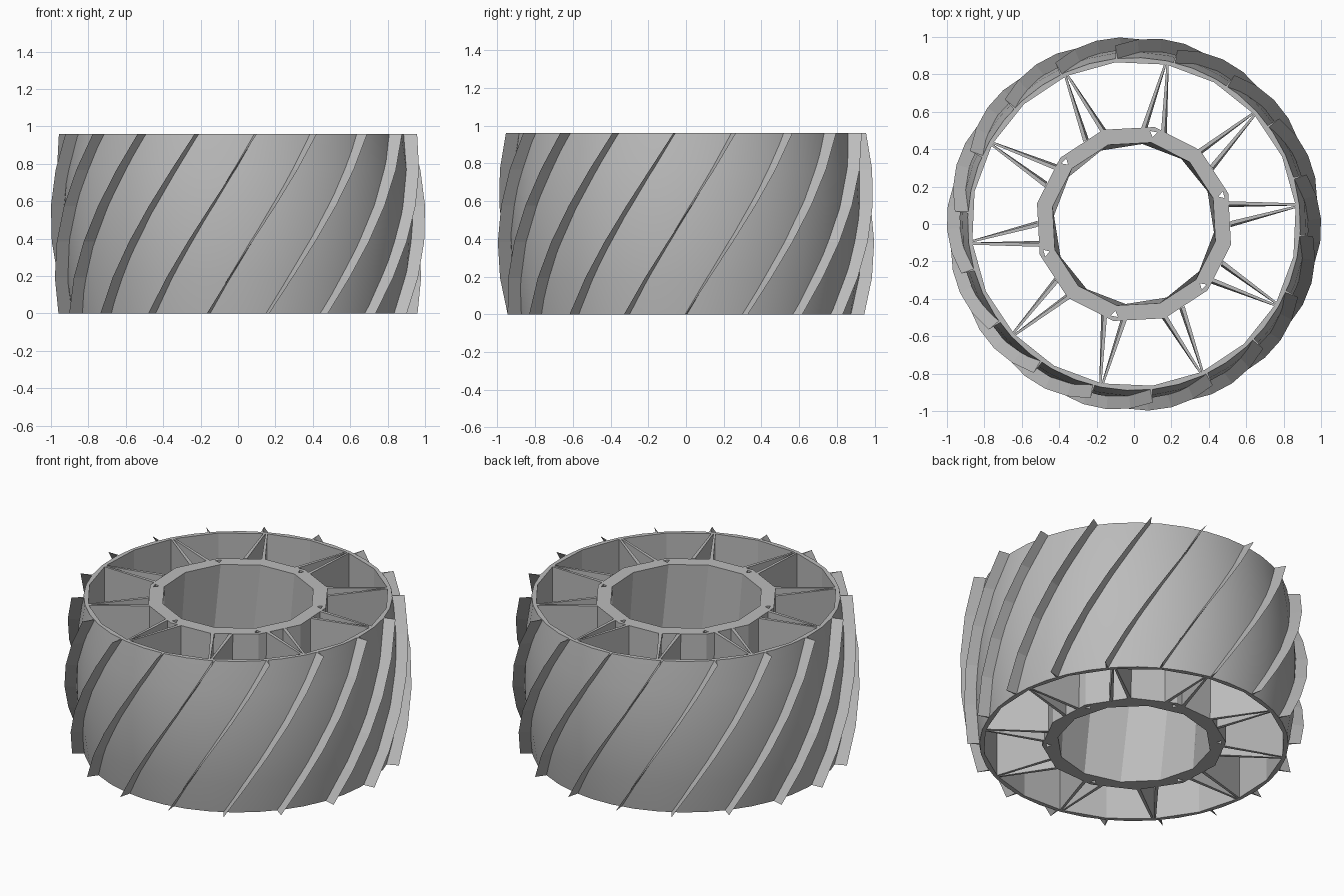
import bpy, bmesh, math

cube = bpy.data.objects.get("Cube")
if cube:
    bpy.data.objects.remove(cube, do_unlink=True)

HEIGHT = 0.96
RINGS = 5
SPOKE_PHASE = 6.5
HUB_PHASE = 18

grey = bpy.data.materials.new("plain_grey")
grey.use_nodes = True
colour = (0.5, 0.5, 0.5, 1)
grey.diffuse_color = colour
grey.node_tree.nodes["Principled BSDF"].inputs["Base Color"].default_value = colour


def polar(radius, degrees, z):
    a = math.radians(degrees)
    return (radius * math.cos(a), radius * math.sin(a), z)


def finish(name, bm, angle=None):
    bmesh.ops.recalc_face_normals(bm, faces=bm.faces)
    mesh = bpy.data.meshes.new(name)
    bm.to_mesh(mesh)
    bm.free()
    mesh.materials.append(grey)
    obj = bpy.data.objects.new(name, mesh)
    bpy.context.collection.objects.link(obj)
    if angle:
        bpy.ops.object.select_all(action='DESELECT')
        obj.select_set(True)
        bpy.context.view_layer.objects.active = obj
        bpy.ops.object.shade_smooth_by_angle(angle=math.radians(angle))
    return obj


def loft(bm, loops, closed=False):
    """Bridge equal loops of points; cap the ends unless the loft is closed."""
    rows = [[bm.verts.new(p) for p in loop] for loop in loops]
    n = len(rows[0])
    pairs = list(zip(rows, rows[1:]))
    if closed:
        pairs.append((rows[-1], rows[0]))
    else:
        bm.faces.new(rows[0])
        bm.faces.new(rows[-1])
    for low, high in pairs:
        for i in range(n):
            j = (i + 1) % n
            bm.faces.new((low[i], low[j], high[j], high[i]))


def bulge(z):
    return 1 - (2 * z / HEIGHT - 1) ** 2


# Barrel: bulging smooth outside, faceted inside
segments = 40
step = 360 / segments
loops = []
for k in range(RINGS + 1):
    z = HEIGHT * k / RINGS
    loops.append([polar(0.89 + 0.045 * bulge(z), SPOKE_PHASE + i * step, z) for i in range(segments)])
for z in (HEIGHT, 0):
    loops.append([polar(0.87 * (math.cos(math.radians(step)) if i % 2 else 1),
                        SPOKE_PHASE + i * step, z) for i in range(segments)])
bm = bmesh.new()
loft(bm, loops, closed=True)
finish("barrel", bm, 15)

# Helical treads: thin tapering fins
bm = bmesh.new()
for f in range(18):
    sections = []
    for k in range(RINGS + 1):
        z = HEIGHT * k / RINGS
        angle = f * 20 + 36 * k / RINGS
        root = 0.88 + 0.045 * bulge(z)
        tip = 0.96 + 0.042 * bulge(z)
        sections.append([polar(root, angle - 0.4, z), polar(tip, angle, z), polar(root, angle + 0.4, z)])
    loft(bm, sections)
finish("treads", bm)

# Hub ring: twelve sides, bore slightly twisted
sides = 12
loops = []
for radius, twist, z in ((0.53, 0, 0), (0.53, 0, HEIGHT), (0.445, 0, HEIGHT), (0.445, 12, 0)):
    loops.append([polar(radius, HUB_PHASE + twist + i * 360 / sides, z) for i in range(sides)])
bm = bmesh.new()
loft(bm, loops, closed=True)
hub = finish("hub", bm)

# Small triangular slots through the hub
bm = bmesh.new()
for i in range(6):
    a = HUB_PHASE + i * 60
    loft(bm, [[polar(0.475, a, z), polar(0.505, a - 2.2, z), polar(0.505, a + 2.2, z)]
              for z in (-0.1, HEIGHT + 0.1)])
cutter = finish("slot_cutter", bm)
cutter.hide_render = True
cutter.hide_set(True)
cut = hub.modifiers.new("slots", 'BOOLEAN')
cut.operation = 'DIFFERENCE'
cut.solver = 'EXACT'
cut.object = cutter

# Spokes: pairs of tapered walls meeting at the barrel
bm = bmesh.new()
for i in range(10):
    a = SPOKE_PHASE + i * 36
    for side in (-1, 1):
        foot = a + side * 6
        loft(bm, [[polar(0.872, a, z), polar(0.872, a + side * 0.8, z),
                   polar(0.515, foot + twist + side * 1.2, z), polar(0.515, foot + twist - side * 1.2, z)]
                  for z, twist in ((0, -1.2), (HEIGHT, 0))])
finish("spokes", bm)
